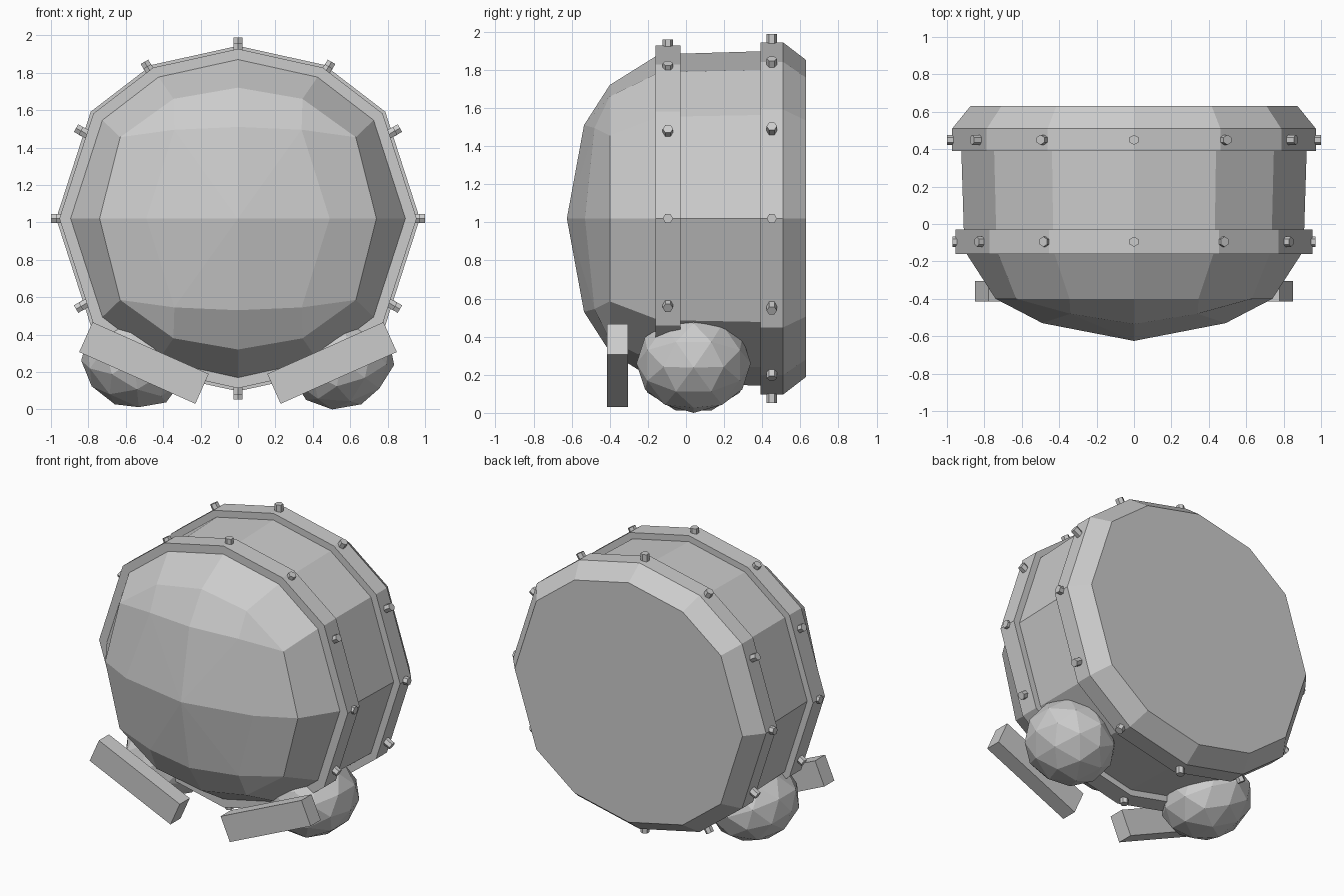
import bpy, bmesh
from math import sin, cos, radians
from mathutils import Matrix, Vector

if "Cube" in bpy.data.objects:
    bpy.data.objects.remove(bpy.data.objects["Cube"])

CZ = 1.02  # height of the barrel axis

# quarter of the 12-sided outline, as (x, z) fractions of the half width
OUTLINE = [(0, .95), (.475, .845), (.81, .588), (1, 0)]


def full_ring(quarter):
    """Mirror a quarter of (x, y, z) points, top to side, into 12 points."""
    right = quarter + [(x, y, -z) for x, y, z in quarter[-2::-1]]
    pts = right + [(-x, y, z) for x, y, z in right[-2:0:-1]]
    return [Vector((x, y, z + CZ)) for x, y, z in pts]


def ring(y, r):
    return full_ring([(x * r, y, z * r) for x, z in OUTLINE])


def make_object(name, bm):
    bmesh.ops.remove_doubles(bm, verts=bm.verts, dist=.0005)
    bmesh.ops.recalc_face_normals(bm, faces=bm.faces)
    me = bpy.data.meshes.new(name)
    bm.to_mesh(me)
    bm.free()
    ob = bpy.data.objects.new(name, me)
    bpy.context.collection.objects.link(ob)
    return ob


def loft(name, rings, closed=False, tip=None, cap_end=False):
    bm = bmesh.new()
    loops = [[bm.verts.new(p) for p in r] for r in rings]
    pairs = list(zip(loops, loops[1:]))
    if closed:
        pairs.append((loops[-1], loops[0]))
    n = len(loops[0])
    for a, b in pairs:
        for i in range(n):
            j = (i + 1) % n
            bm.faces.new((a[i], a[j], b[j], b[i]))
    if tip:
        t = bm.verts.new(tip)
        for i in range(n):
            bm.faces.new((t, loops[0][i], loops[0][(i + 1) % n]))
    if cap_end:
        bm.faces.new(loops[-1])
    return make_object(name, bm)


# barrel body with faceted domed front
inner = full_ring([(0, -.535, .49), (.34, -.48, .475), (.34, -.48, .475), (.49, -.53, 0)])
outer = full_ring([(0, -.40, .70), (.345, -.40, .64), (.63, -.40, .435), (.74, -.40, 0)])
loft("barrel_body", [inner, outer, ring(-.16, .895), ring(-.03, .91), ring(.45, .925)],
     tip=(0, -.625, CZ))

# front band, and rear band with chamfered flat lid
loft("front_band", [ring(-.16, .88), ring(-.16, .955), ring(-.03, .955), ring(-.03, .89)], closed=True)
loft("rear_lid", [ring(.39, .905), ring(.39, .972), ring(.51, .972), ring(.63, .875)], cap_end=True)


# hexagonal studs around each band
def studs(name, y, rx, rz):
    bm = bmesh.new()
    for k in range(12):
        a = radians(30 * k)
        d = Vector((sin(a), 0, cos(a)))
        pos = Vector((rx * d.x, y, CZ + rz * d.z)) - d * .04
        m = Matrix.Translation(pos) @ Matrix.Rotation(a, 4, 'Y')
        bmesh.ops.create_cone(bm, cap_ends=True, segments=6, radius1=.027,
                              radius2=.027, depth=.08, matrix=m)
    make_object(name, bm)


studs("front_studs", -.095, .97, .94)
studs("rear_studs", .45, 1.0, .968)

# tilted feet and toe bars, one pair per side
for side, s in (("left", -1), ("right", 1)):
    tilt = Matrix.Rotation(radians(-24 * s), 4, 'Y')
    bm = bmesh.new()
    bmesh.ops.create_icosphere(bm, subdivisions=2, radius=1,
                               matrix=Matrix.Translation((.555 * s, .04, .26)) @ tilt
                               @ Matrix.Diagonal((.29, .30, .255, 1)))
    make_object(side + "_foot", bm)
    bm = bmesh.new()
    bmesh.ops.create_cube(bm, size=1,
                          matrix=Matrix.Translation((.503 * s, -.36, .248)) @ tilt
                          @ Matrix.Diagonal((.68, .11, .175, 1)))
    make_object(side + "_toe_bar", bm)
